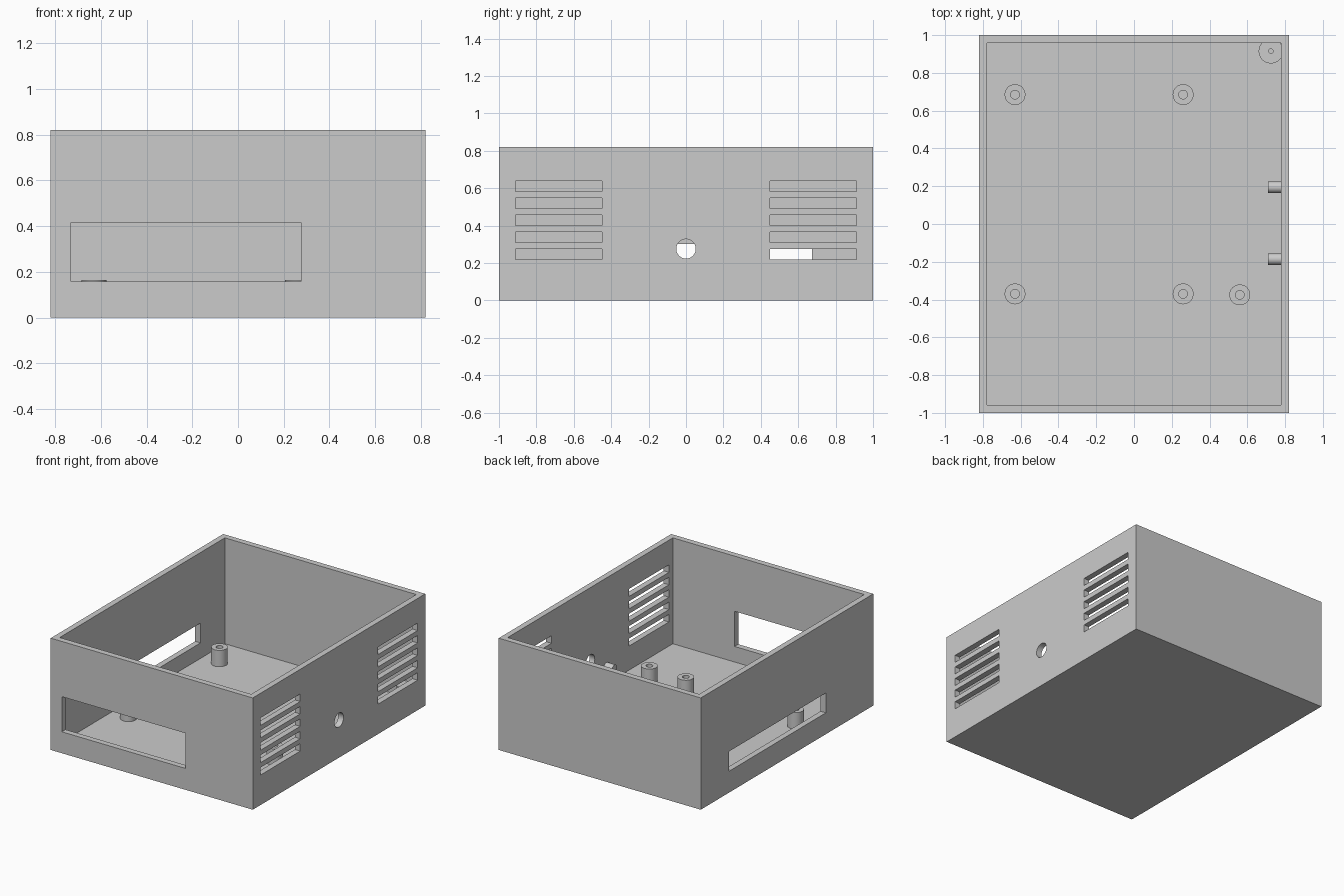
import bpy
import math
from mathutils import Matrix

cube = bpy.data.objects.get("Cube")
if cube:
    bpy.data.objects.remove(cube, do_unlink=True)

grey = bpy.data.materials.new("plain grey")
grey.use_nodes = True
colour = (0.6, 0.6, 0.6, 1)
grey.diffuse_color = colour
grey.node_tree.nodes["Principled BSDF"].inputs["Base Color"].default_value = colour

HALF_X, HALF_Y, HEIGHT, WALL = 0.82, 1.0, 0.82, 0.043
IN_X, IN_Y = HALF_X - WALL, HALF_Y - WALL
POST_TOP = 0.163


def box(name, low, high):
    size = [b - a for a, b in zip(low, high)]
    centre = [(a + b) / 2 for a, b in zip(low, high)]
    bpy.ops.mesh.primitive_cube_add(size=1)
    obj = bpy.context.object
    obj.name = name
    obj.data.transform(Matrix.Translation(centre) @ Matrix.Diagonal((*size, 1)))
    obj.data.materials.append(grey)
    return obj


def cylinder(name, centre, radius, length, along_x=False):
    bpy.ops.mesh.primitive_cylinder_add(vertices=48, radius=radius, depth=length)
    obj = bpy.context.object
    obj.name = name
    turn = Matrix.Rotation(math.pi / 2, 4, "Y") if along_x else Matrix()
    obj.data.transform(Matrix.Translation(centre) @ turn)
    obj.data.materials.append(grey)
    return obj


def boolean(obj, cutter, operation="DIFFERENCE"):
    mod = obj.modifiers.new("cut", "BOOLEAN")
    mod.operation = operation
    mod.solver = "EXACT"
    mod.object = cutter
    bpy.context.view_layer.objects.active = obj
    bpy.ops.object.modifier_apply(modifier=mod.name)
    bpy.data.objects.remove(cutter, do_unlink=True)


def smooth(obj):
    bpy.ops.object.select_all(action="DESELECT")
    obj.select_set(True)
    bpy.context.view_layer.objects.active = obj
    bpy.ops.object.shade_smooth_by_angle(angle=math.radians(30))


# Open tray
case = box("case", (-HALF_X, -HALF_Y, 0), (HALF_X, HALF_Y, HEIGHT))
boolean(case, box("cavity", (-IN_X, -IN_Y, WALL), (IN_X, IN_Y, 1)))

# Front and left windows
boolean(case, box("front_window", (-0.73, -1.1, 0.157), (0.275, -0.9, 0.415)))
boolean(case, box("left_window", (-0.9, -0.45, 0.157), (-0.7, 0.675, 0.302)))

# Vent slots in two banks and the round socket hole on the right wall
for start in (-0.912, 0.45):
    for row in range(5):
        z = 0.22 + row * 0.091
        boolean(case, box("vent", (0.7, start, z), (0.9, start + 0.462, z + 0.055)))
boolean(case, cylinder("socket_hole", (0.8, 0, 0.276), 0.052, 0.2, True))
smooth(case)


# Hollow mounting posts on the floor
def post(name, x, y, radius, bore):
    base = WALL - 0.005
    obj = cylinder(name, (x, y, (base + POST_TOP) / 2), radius, POST_TOP - base)
    boolean(obj, cylinder("bore", (x, y, WALL + 0.1), bore, 0.2))
    return obj


spots = {"back_left": (-0.63, 0.685), "back_right": (0.26, 0.685),
         "front_left": (-0.63, -0.37), "front_right": (0.26, -0.37),
         "side": (0.56, -0.375)}
for place, (x, y) in spots.items():
    smooth(post("post_" + place, x, y, 0.055, 0.023))

# Corner post trimmed to the inside of the walls
corner = post("corner_post", 0.725, 0.915, 0.065, 0.012)
boolean(corner, box("trim", (0, 0, 0), (IN_X, IN_Y, 1)), "INTERSECT")
smooth(corner)

# Pegs on the inside of the right wall
for place, y in (("front", -0.186), ("back", 0.195)):
    smooth(cylinder("peg_" + place, (0.745, y, 0.17), 0.03, 0.07, True))
